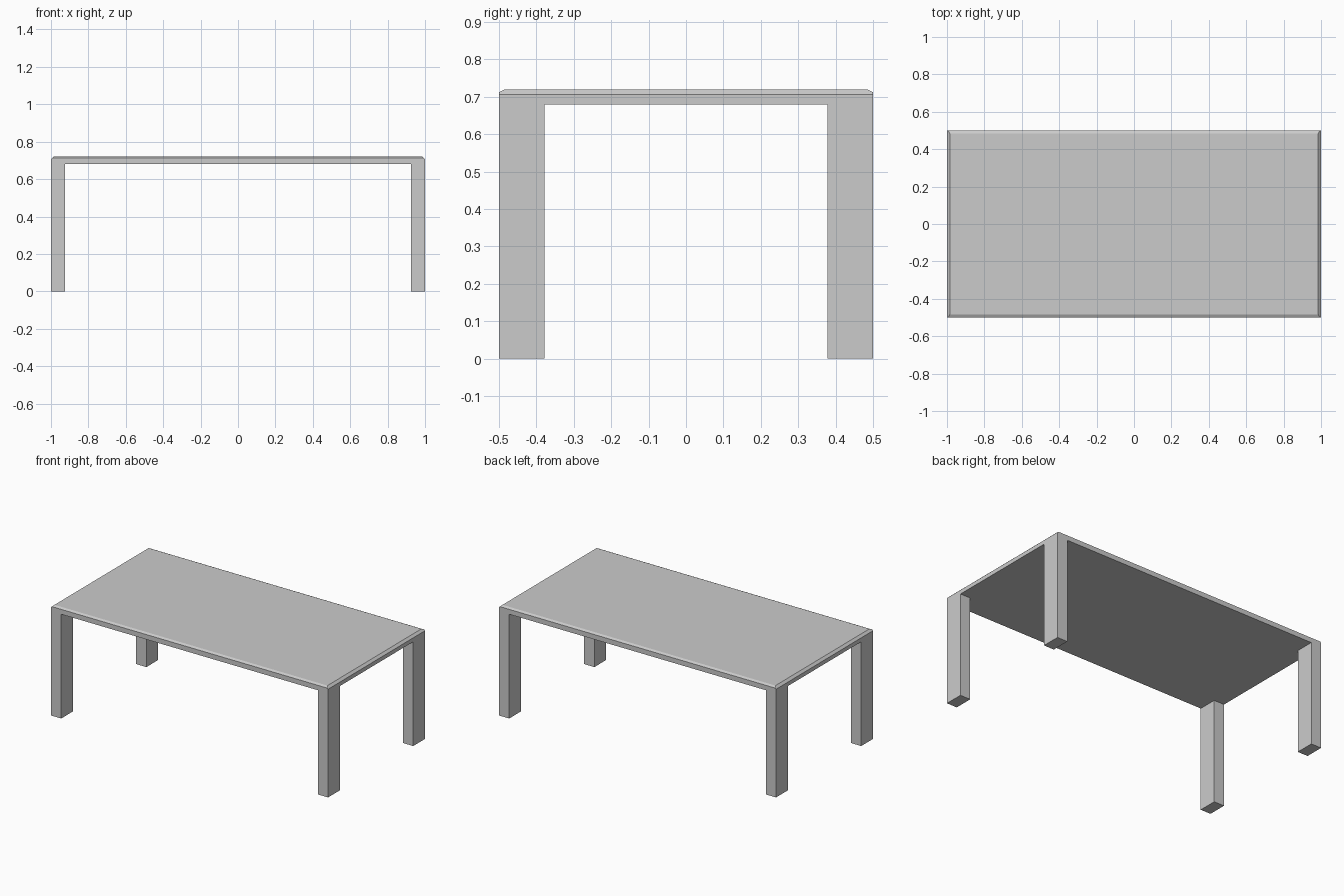
import bpy, bmesh
from mathutils import Vector

if "Cube" in bpy.data.objects:
    bpy.data.objects.remove(bpy.data.objects["Cube"])

HALF_X, HALF_Y = 1.0, 0.5
Z_UNDER, Z_TOP = 0.68, 0.72
LEG_X, LEG_Y = 0.926, 0.378      # inner faces of the legs
INSET = 0.015                    # chamfer width seen from above

bm = bmesh.new()


def cut(point, normal, clip=False):
    geom = bm.verts[:] + bm.edges[:] + bm.faces[:]
    result = bmesh.ops.bisect_plane(bm, geom=geom, dist=1e-6, plane_co=point,
                                    plane_no=normal, clear_outer=clip)
    if clip:
        edges = [e for e in result["geom_cut"] if isinstance(e, bmesh.types.BMEdge)]
        bmesh.ops.edgeloop_fill(bm, edges=edges)


# Tabletop slab, scored along the inner leg lines
bmesh.ops.create_cube(bm, size=1.0)
bmesh.ops.scale(bm, vec=(2 * HALF_X, 2 * HALF_Y, Z_TOP - Z_UNDER), verts=bm.verts)
bmesh.ops.translate(bm, vec=(0, 0, (Z_TOP + Z_UNDER) / 2), verts=bm.verts)
for s in (-1, 1):
    cut((s * LEG_X, 0, 0), (1, 0, 0))
    cut((0, s * LEG_Y, 0), (0, 1, 0))

# Legs, drawn down from the underside corners so they sit flush with the slab
corners = []
for f in bm.faces:
    c = f.calc_center_median()
    if abs(c.z - Z_UNDER) < 1e-4 and abs(c.x) > LEG_X and abs(c.y) > LEG_Y:
        corners.append(f)
legs = bmesh.ops.extrude_discrete_faces(bm, faces=corners)["faces"]
for v in {v for f in legs for v in f.verts}:
    v.co.z = 0

# Chamfered upper rim, steeper on the short ends
for s in (-1, 1):
    cut(Vector((s * (HALF_X - INSET), 0, Z_TOP)), Vector((s * 0.014, 0, INSET)).normalized(), True)
    cut(Vector((0, s * (HALF_Y - INSET), Z_TOP)), Vector((0, s * 0.008, INSET)).normalized(), True)

# Merge coplanar pieces into clean flat faces
bmesh.ops.dissolve_limit(bm, angle_limit=0.01, verts=bm.verts, edges=bm.edges)
bmesh.ops.recalc_face_normals(bm, faces=bm.faces)

mesh = bpy.data.meshes.new("table")
bm.to_mesh(mesh)
bm.free()
bpy.context.collection.objects.link(bpy.data.objects.new("table", mesh))
